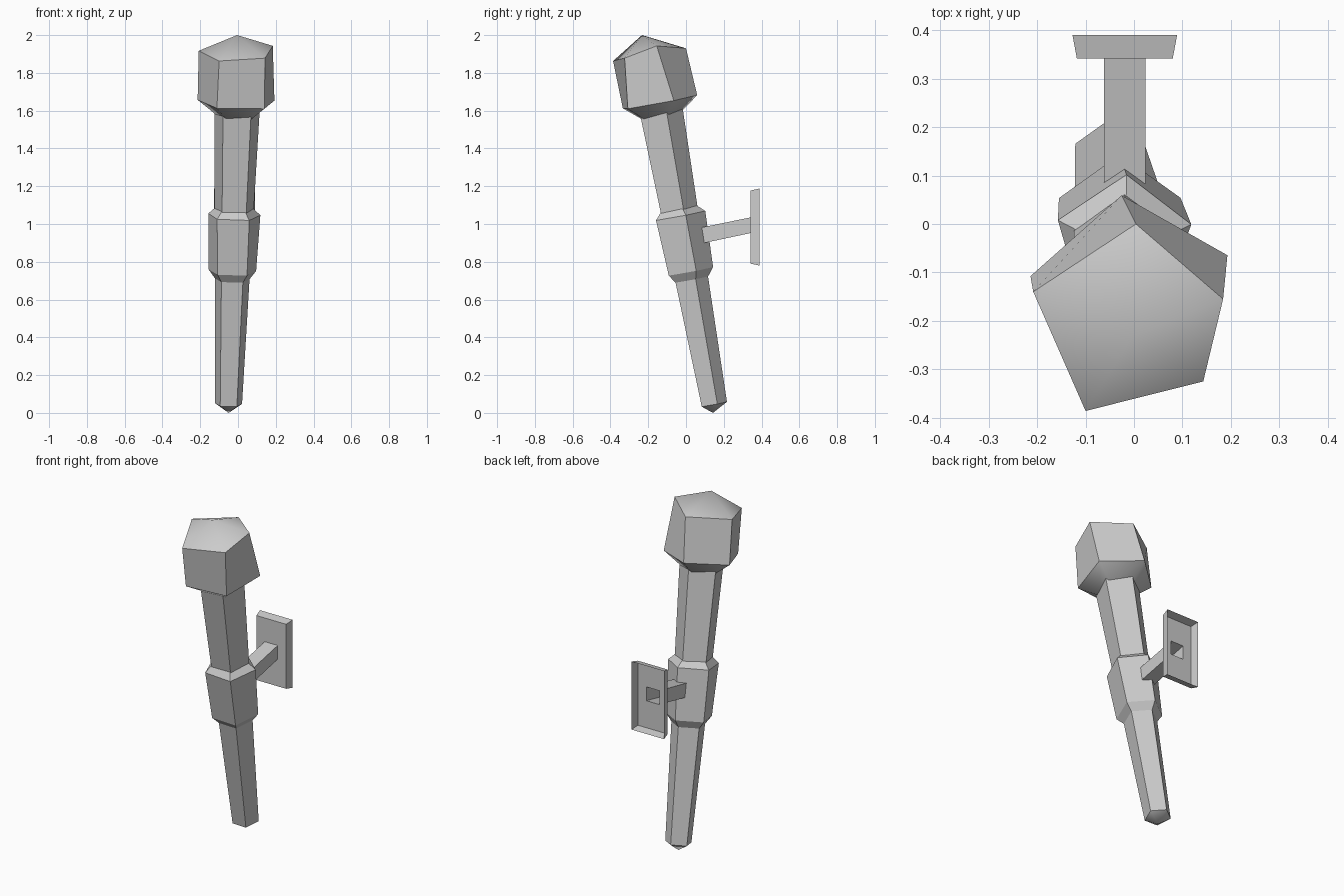
import bpy, bmesh, math
from mathutils import Vector

cube = bpy.data.objects.get("Cube")
if cube:
    bpy.data.objects.remove(cube, do_unlink=True)

GREY = (0.6, 0.6, 0.6, 1.0)
mat = bpy.data.materials.new("plain_grey")
mat.use_nodes = True
mat.diffuse_color = GREY
mat.node_tree.nodes["Principled BSDF"].inputs["Base Color"].default_value = GREY

# Leaning centre line shared by the shaft, collar and head
BASE = Vector((-0.05, 0.143, 0.045))
AXIS = Vector((0.029, -0.184, 1.0))
TILT = Vector((0, 0, 1)).rotation_difference(AXIS)


def centre(z):
    return BASE + AXIS * (z - BASE.z)


def ring(z, radius, turn=0):
    """Pentagon square to the leaning centre line, one corner at the back."""
    angles = [math.radians(18 + turn + 72 * i) for i in range(5)]
    return [centre(z) + TILT @ Vector((radius * math.cos(a), radius * math.sin(a), 0))
            for a in angles]


def loft(name, rings, bottom=None, top=None, smooth_bands=(), cap_start=False):
    """Bridge rings of points; optionally close the ends with a tip or a face."""
    bm = bmesh.new()
    loops = [[bm.verts.new(p) for p in r] for r in rings]
    for k, (lo, hi) in enumerate(zip(loops, loops[1:])):
        n = len(lo)
        for i in range(n):
            j = (i + 1) % n
            bm.faces.new((lo[i], lo[j], hi[j], hi[i])).smooth = k in smooth_bands
    for tip, loop in ((bottom, loops[0]), (top, loops[-1])):
        if tip is not None:
            v = bm.verts.new(tip)
            for i in range(len(loop)):
                bm.faces.new((loop[i], loop[(i + 1) % len(loop)], v)).smooth = True
    if cap_start:
        bm.faces.new(loops[0])
    bmesh.ops.recalc_face_normals(bm, faces=bm.faces)
    mesh = bpy.data.meshes.new(name)
    bm.to_mesh(mesh)
    bm.free()
    mesh.materials.append(mat)
    obj = bpy.data.objects.new(name, mesh)
    bpy.context.collection.objects.link(obj)
    return obj


# Tapered shaft with a blunt point below
loft("shaft", [ring(0.045, 0.075), ring(1.6, 0.126)],
     bottom=(-0.05, 0.143, 0), top=centre(1.6))

# Collar with chamfered ends
loft("collar", [ring(0.705, 0.097), ring(0.748, 0.132),
                ring(1.043, 0.145, -2), ring(1.078, 0.107, -2)])

# Head: slightly uneven upper rim under a low peak
rim = [Vector(p) for p in ((0.184, -0.155, 1.943), (0.004, 0, 1.93),
                           (-0.208, -0.14, 1.917), (-0.1, -0.386, 1.863),
                           (0.143, -0.325, 1.878))]
loft("head", [ring(1.562, 0.1, 6), ring(1.643, 0.215, 6), rim],
     bottom=centre(1.57), top=(-0.005, -0.233, 2.0), smooth_bands=(0,))


def rect(x0, x1, y_low, y_high, z0, z1):
    return [Vector((x0, y_low, z0)), Vector((x1, y_low, z0)),
            Vector((x1, y_high, z1)), Vector((x0, y_high, z1))]


# Hollow arm running into a wall plate that is open at the back
loft("wall_bracket", [rect(-0.062, 0.024, 0.097, 0.084, 0.9, 0.982),
                      rect(-0.062, 0.024, 0.342, 0.342, 0.952, 1.035),
                      rect(-0.118, 0.08, 0.342, 0.342, 0.79, 1.177),
                      rect(-0.127, 0.089, 0.39, 0.39, 0.78, 1.188)],
     cap_start=True)
